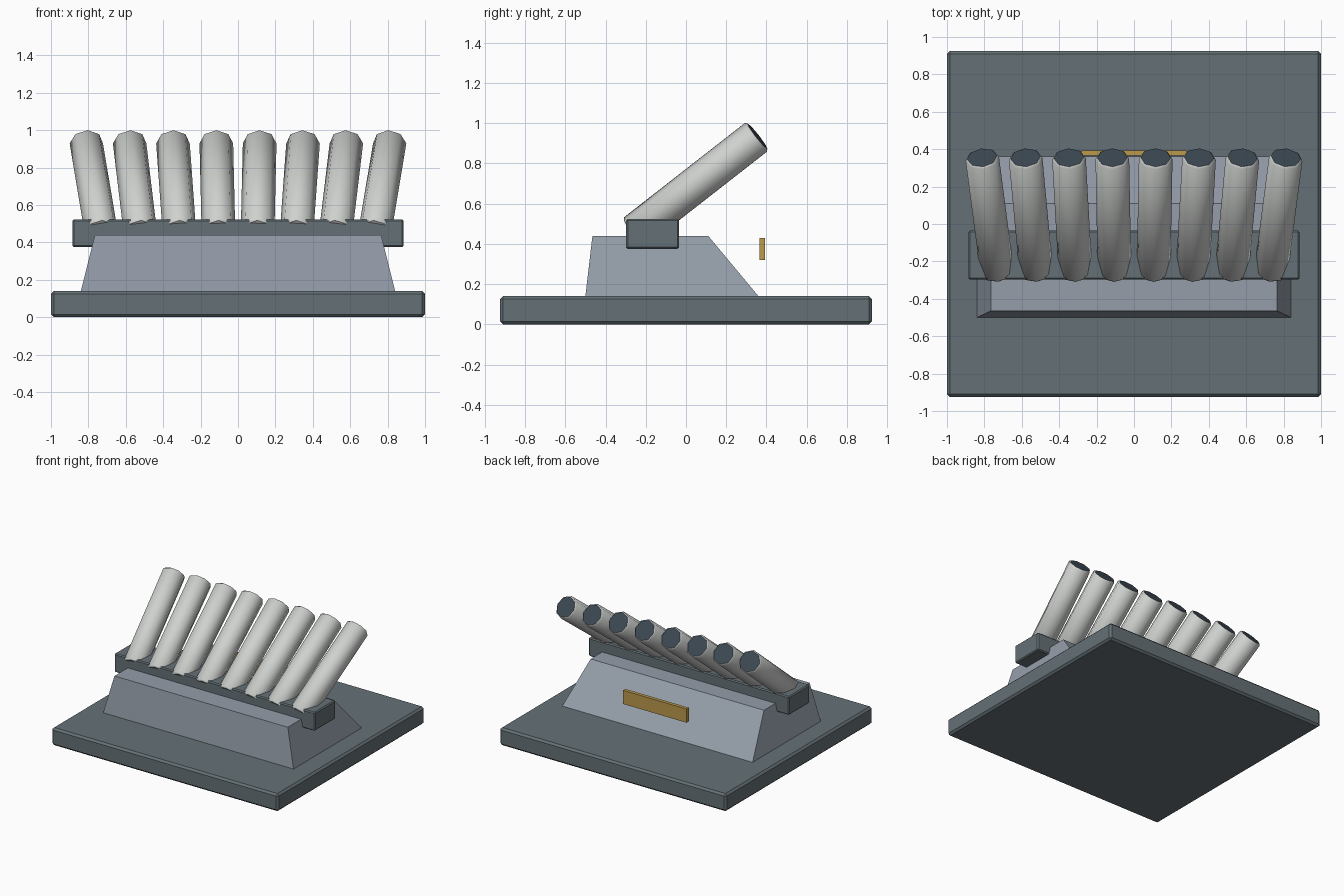
import bpy, bmesh, math
from mathutils import Vector

if "Cube" in bpy.data.objects:
    bpy.data.objects.remove(bpy.data.objects["Cube"], do_unlink=True)


def material(name, rgb):
    m = bpy.data.materials.new(name)
    m.use_nodes = True
    m.diffuse_color = (*rgb, 1)
    m.node_tree.nodes["Principled BSDF"].inputs["Base Color"].default_value = (*rgb, 1)
    return m


slate = material("slate grey", (0.13, 0.165, 0.18))
stone = material("blue grey", (0.30, 0.34, 0.40))
pale = material("pale grey", (0.62, 0.64, 0.62))
dark = material("dark bore", (0.045, 0.065, 0.085))
gold = material("gold", (0.50, 0.32, 0.07))


def add_object(name, bm, mats):
    bmesh.ops.recalc_face_normals(bm, faces=bm.faces)
    mesh = bpy.data.meshes.new(name)
    bm.to_mesh(mesh)
    bm.free()
    for m in mats:
        mesh.materials.append(m)
    obj = bpy.data.objects.new(name, mesh)
    bpy.context.collection.objects.link(obj)
    return obj


def box(name, low, high, mat, bevel=0):
    bm = bmesh.new()
    bmesh.ops.create_cube(bm, size=1)
    low, high = Vector(low), Vector(high)
    for v in bm.verts:
        v.co = (low + high) / 2 + v.co * (high - low)
    obj = add_object(name, bm, [mat])
    if bevel:
        mod = obj.modifiers.new("edge", "BEVEL")
        mod.width = bevel
        mod.segments = 1
    return obj


# Floor slab, tube rail and rear name plate
box("base_slab", (-1, -0.925, 0), (1, 0.925, 0.14), slate, 0.015)
box("tube_rail", (-0.885, -0.297, 0.375), (0.885, -0.035, 0.523), slate, 0.008)
box("rear_plate", (-0.28, 0.365, 0.319), (0.28, 0.393, 0.428), gold)

# Pedestal: box with its top drawn in, more at the rear
pedestal = box("pedestal", (-0.84, -0.5, 0.14), (0.84, 0.36, 0.44), stone)
for v in pedestal.data.vertices:
    if v.co.z > 0.3:
        v.co.x = math.copysign(0.765, v.co.x)
        v.co.y = 0.11 if v.co.y > 0 else -0.465


def tube(name, start, end, radius, sides=8, chamfer=0.01):
    """Round tube with chamfered ends and a dark muzzle face."""
    axis = (end - start).normalized()
    side = axis.cross(Vector((0, 0, 1))).normalized()
    up = side.cross(axis)
    bm = bmesh.new()
    rings = []
    for centre, r in ((start, radius - chamfer), (start + axis * chamfer, radius),
                      (end - axis * chamfer, radius), (end, radius - chamfer)):
        angles = [math.tau * i / sides for i in range(sides)]
        rings.append([bm.verts.new(centre + r * (side * math.sin(a) + up * math.cos(a)))
                      for a in angles])
    for a, b in zip(rings, rings[1:]):
        for i in range(sides):
            j = (i + 1) % sides
            bm.faces.new((a[i], a[j], b[j], b[i])).smooth = True
    bm.faces.new(rings[0])
    bm.faces.new(rings[-1]).material_index = 1
    return add_object(name, bm, [pale, dark])


# Eight tubes fanning outwards
for i in range(8):
    k = i - 3.5
    tube(f"tube_{i + 1}", Vector((0.209 * k, -0.26, 0.455)),
         Vector((0.232 * k, 0.355, 0.935)), 0.09)
